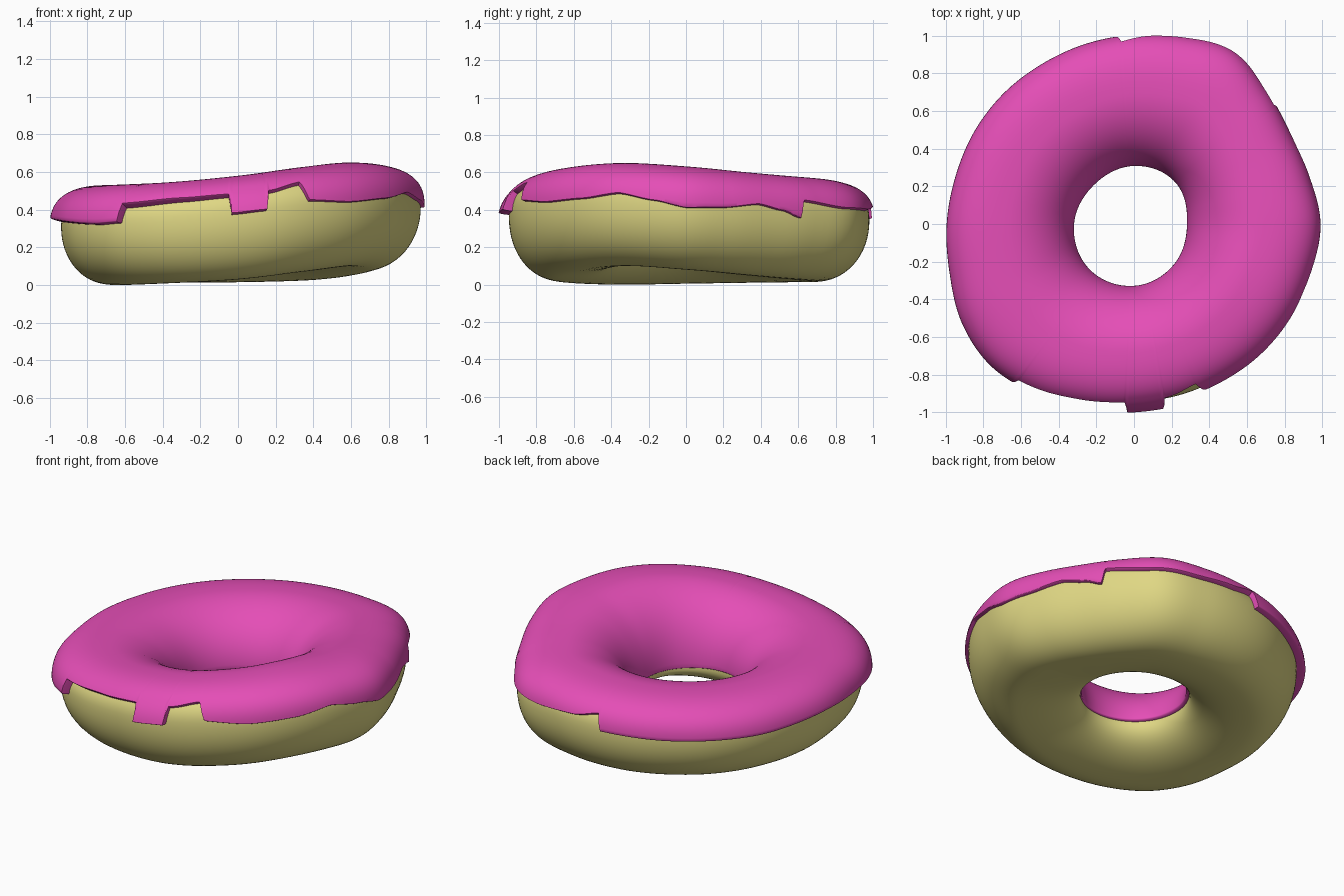
import bpy, math

if "Cube" in bpy.data.objects:
    bpy.data.objects.remove(bpy.data.objects["Cube"])

# outer radius (incl. icing), hole radius, crest height and underside height, evenly spaced around the ring
OUTER = [.99, .965, .96, 1.0, 1.06, 1.03, 1.005, .99, .98, .98, .98, .982,
         .997, 1.015, 1.055, 1.07, 1.04, 1.0, .975, .965, .96, .965, .97, .975]
HOLE = [.28, .31, .31, .305, .33, .345, .33, .30]
CREST = [.632, .598, .57, .55, .537, .53, .53, .532, .545, .58, .625, .65]
UNDER = [.08, .05, .025, .015, .013, .01, .005, 0, .01, .03, .07, .10]

# icing's outer lower edge: (angle, z); close angle pairs are the drip sides
EDGE = [(0, .41), (12, .41), (24, .43), (33, .395), (39, .355), (40.3, .45), (55, .41),
        (70, .40), (85, .415), (94, .45), (95.5, .35), (120, .335), (150, .33), (180, .35),
        (200, .34), (225, .32), (232.5, .33), (233.5, .43), (252, .46), (267, .48),
        (268, .375), (279, .395), (280, .50), (291, .545), (293.5, .45), (308, .44),
        (325, .46), (338, .49), (350, .45), (360, .41)]


def ring(table, deg):
    """Smooth periodic interpolation."""
    n = len(table)
    u = deg / 360 * n
    i = math.floor(u)
    t = u - i
    a, b, c, d = (table[(i + k) % n] for k in (-1, 0, 1, 2))
    return b + .5 * t * (c - a + t * (2*a - 5*b + 4*c - d + t * (3*(b - c) + d - a)))


def edge_z(deg):
    for (a, z0), (b, z1) in zip(EDGE, EDGE[1:]):
        if a <= deg <= b:
            t = (deg - a) / (b - a)
            t = .5 * t + .5 * t * t * (3 - 2 * t)
            return z0 + (z1 - z0) * t


UP, LOW = .78, .98      # squareness of the section's upper and lower outer quarters
HOLE_Z = .19            # height where the hole is narrowest


def section(deg):
    """Dough section: crest radius, outer and inner radius, widest z, top, bottom, icing thickness."""
    c = math.cos(math.radians(deg))
    t = .03 - .02 * c + .01 * c * c
    ro, ri = ring(OUTER, deg) - t, ring(HOLE, deg) + .008
    top, bot = ring(CREST, deg) - t, ring(UNDER, deg)
    return ri + .57 * (ro - ri), ro, ri, (top + bot) / 2 + .07, top, bot, t


def point(deg, phi, off):
    m, ro, ri, zo, top, bot, _ = section(deg)
    c, s = math.cos(phi), math.sin(phi)
    p = UP if s > 0 else LOW
    if c > 0:
        r = m + (ro - m + off) * c ** p
        zc = zo
    else:
        r = m - (m - ri + off * .35) * abs(c)
        zc = HOLE_Z
        p = 1
    z = zc + (top + off - zc if s > 0 else bot - off - zc) * abs(s) ** p
    th = math.radians(deg)
    return (r * math.cos(th), r * math.sin(th), z)


def build(name, columns, closed, color):
    n, k = len(columns), len(columns[0])
    verts = [v for col in columns for v in col]
    faces = []
    for i in range(n):
        for j in range(k if closed else k - 1):
            a, b = i * k, ((i + 1) % n) * k
            faces.append((a + j, b + j, b + (j + 1) % k, a + (j + 1) % k))
    me = bpy.data.meshes.new(name)
    me.from_pydata(verts, [], faces)
    me.update()
    ob = bpy.data.objects.new(name, me)
    bpy.context.collection.objects.link(ob)
    mat = bpy.data.materials.new(name + "_color")
    mat.diffuse_color = color
    mat.use_nodes = True
    mat.node_tree.nodes["Principled BSDF"].inputs["Base Color"].default_value = mat.diffuse_color
    me.materials.append(mat)
    bpy.ops.object.select_all(action='DESELECT')
    ob.select_set(True)
    bpy.context.view_layer.objects.active = ob
    bpy.ops.object.shade_smooth_by_angle(angle=math.radians(50))


# dough ring
dough = [[point(i * 2.5, j / 64 * math.tau, 0) for j in range(64)] for i in range(144)]
build("dough", dough, True, (.74, .68, .23, 1))

# icing shell: rounded lip, outer skin, rounded lip
icing = []
LIP = 5
for i in range(720):
    deg = i * .5
    m, ro, ri, zo, top, bot, t = section(deg)
    dz = edge_z(deg) - zo
    q = dz / (top + t - zo) if dz > 0 else dz / (zo - bot + t)
    lo = math.copysign(math.asin(min(.95, abs(q) ** (1 / (UP if q > 0 else LOW)))), q)
    hi = math.pi - .03
    lip = t * 1.2
    # thick drip at the front
    bulge = .025 * max(0, min(1, (deg - 267.5) / .5, (279.8 - deg) / .5))
    col = []
    for j in range(LIP + 1):
        w = j / LIP * math.pi / 2
        col.append(point(deg, lo + .5 * lip * (1 - math.cos(w)),
                         -.01 + (t + .01 + bulge) * math.sin(w)))
    p0, p1 = lo + .5 * lip, hi - .5 * lip
    for j in range(1, 50):
        phi = p0 + (p1 - p0) * j / 50
        col.append(point(deg, phi, t + bulge * max(0, 1 - (phi - p0) / .6) ** 1.5))
    for j in range(LIP, -1, -1):
        w = j / LIP * math.pi / 2
        col.append(point(deg, hi - .5 * lip * (1 - math.cos(w)), -.01 + (t + .01) * math.sin(w)))
    icing.append(col)
build("icing", icing, False, (.78, .076, .47, 1))
